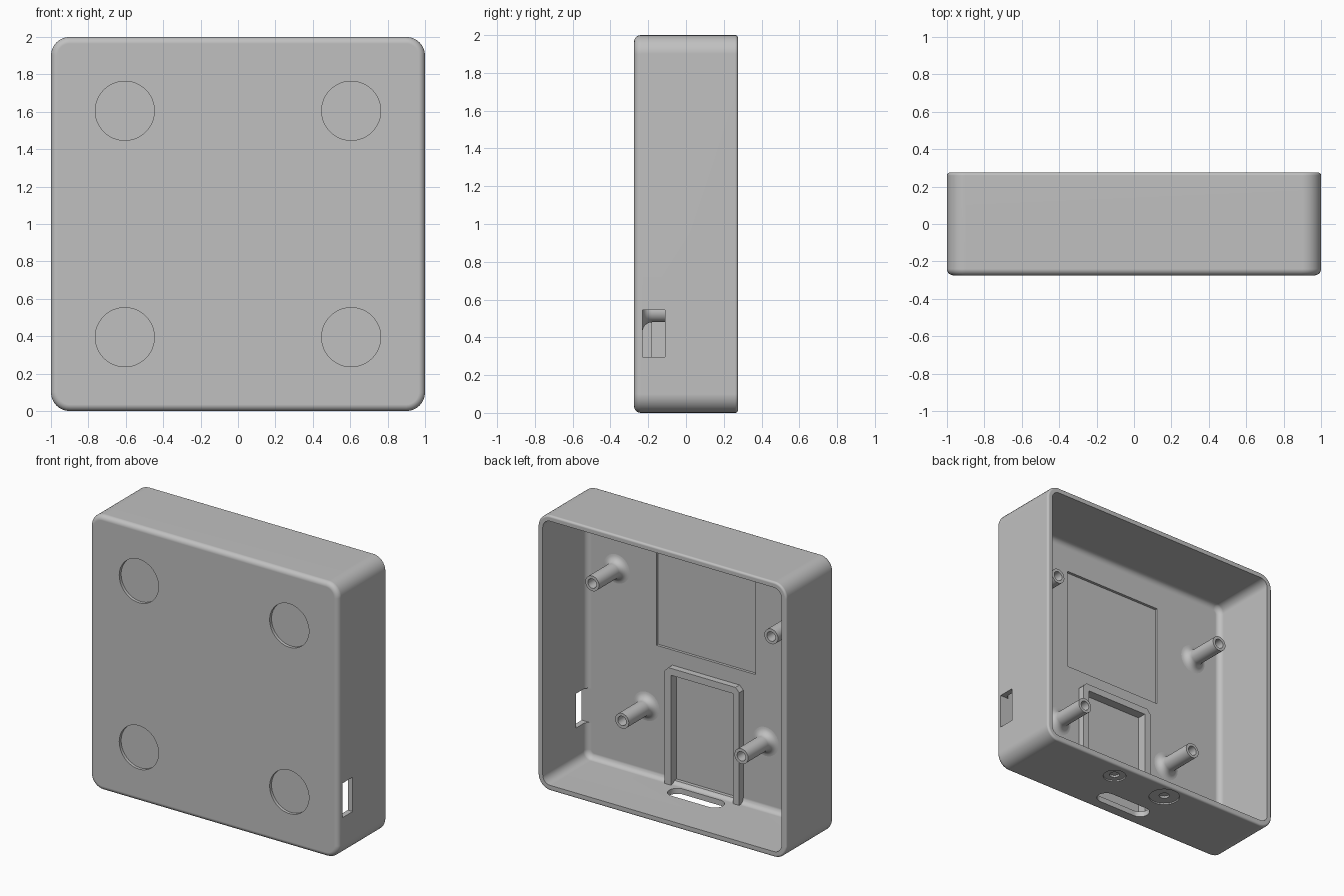
import bpy, bmesh, math
from math import sin, cos, pi

if "Cube" in bpy.data.objects:
    bpy.data.objects.remove(bpy.data.objects["Cube"])

GREY = 0.53
plastic = bpy.data.materials.new("grey_plastic")
plastic.use_nodes = True
plastic.diffuse_color = (GREY, GREY, GREY, 1)
plastic.node_tree.nodes["Principled BSDF"].inputs["Base Color"].default_value = (GREY, GREY, GREY, 1)

FRONT, BACK = -0.275, 0.275
FLOOR = -0.23
WALL = 0.04


def finish(name, bm):
    bmesh.ops.recalc_face_normals(bm, faces=bm.faces)
    mesh = bpy.data.meshes.new(name)
    bm.to_mesh(mesh)
    bm.free()
    mesh.materials.append(plastic)
    obj = bpy.data.objects.new(name, mesh)
    bpy.context.collection.objects.link(obj)
    return obj


def loft(name, rings):
    """Bridge equal-length rings of points and cap both ends."""
    bm = bmesh.new()
    loops = [[bm.verts.new(p) for p in ring] for ring in rings]
    n = len(loops[0])
    for a, b in zip(loops, loops[1:]):
        for i in range(n):
            j = (i + 1) % n
            bm.faces.new((a[i], a[j], b[j], b[i]))
    bm.faces.new(loops[0])
    bm.faces.new(loops[-1])
    return finish(name, bm)


def rounded_rect(hw, hh, r, seg=8):
    pts = []
    for k, (sx, sy) in enumerate(((1, 1), (-1, 1), (-1, -1), (1, -1))):
        for i in range(seg + 1):
            a = (k + i / seg) * pi / 2
            pts.append((sx * (hw - r) + r * cos(a), sy * (hh - r) + r * sin(a)))
    return pts


def circle(r, n=48):
    return [(r * cos(2 * pi * i / n), r * sin(2 * pi * i / n)) for i in range(n)]


def rect(x0, x1, y0, y1):
    return [(x0, y0), (x1, y0), (x1, y1), (x0, y1)]


def prism(name, pts, axis, d0, d1, at=(0, 0)):
    """Extrude a flat outline along an axis from d0 to d1."""
    place = {"x": lambda a, b, d: (d, a, b),
             "y": lambda a, b, d: (a, d, b),
             "z": lambda a, b, d: (a, b, d)}[axis]
    return loft(name, [[place(a + at[0], b + at[1], d) for a, b in pts] for d in (d0, d1)])


def cut(target, cutter):
    cutter.hide_render = True
    mod = target.modifiers.new("cut", 'BOOLEAN')
    mod.operation, mod.solver, mod.object = 'DIFFERENCE', 'EXACT', cutter
    bpy.context.view_layer.objects.active = target
    bpy.ops.object.modifier_apply(modifier=mod.name)
    bpy.data.objects.remove(cutter)


def smooth(obj):
    bpy.ops.object.select_all(action='DESELECT')
    obj.select_set(True)
    bpy.context.view_layer.objects.active = obj
    bpy.ops.object.shade_smooth_by_angle(angle=math.radians(32))
    mod = obj.modifiers.new("weighted_normals", 'WEIGHTED_NORMAL')
    mod.keep_sharp = True


# Housing: rounded tray, open at the back, with filleted edges
def tray_ring(inset, y):
    half = 1 - inset
    return [(x, y, z + 1) for x, z in rounded_rect(half, half, max(0.1 - inset, 0.02))]


def arc(r, steps=5):
    return [(r - r * sin(i / steps * pi / 2), r - r * cos(i / steps * pi / 2))
            for i in range(steps + 1)]


outer_front = [tray_ring(i, FRONT + d) for i, d in arc(0.035)]
outer_back = [tray_ring(i, BACK - d) for i, d in reversed(arc(0.015))]
inner_floor = [tray_ring(WALL + i, FLOOR + d) for i, d in reversed(arc(0.04))]
housing = loft("housing", outer_front + outer_back + [tray_ring(WALL, BACK)] + inner_floor)

# Round pockets in the front face
for x in (-0.605, 0.605):
    for z in (0.395, 1.605):
        cut(housing, prism("front_pocket", circle(0.158), "y", FRONT - 0.1, FRONT + 0.022, (x, z)))

# Shallow rectangular recess and module bay in the inner floor
cut(housing, prism("floor_recess", rect(-0.4, 0.4, 1.0, 1.75), "y", FLOOR - 0.02, FLOOR + 0.1))
cut(housing, prism("module_bay", rect(-0.25, 0.25, 0.06, 0.84), "y", FLOOR - 0.02, FLOOR + 0.1))

# Side window
cut(housing, prism("side_window", rect(-0.23, -0.11, 0.295, 0.545), "x", 0.9, 1.1))

# Cable slot and two round marks in the underside
cut(housing, prism("cable_slot", rounded_rect(0.215, 0.065, 0.0645), "z", -0.1, 0.1, (0, -0.115)))
for x, r in ((0.3, 0.078), (-0.145, 0.105)):
    cut(housing, prism("underside_mark", circle(r), "z", -0.1, 0.01, (x, 0.15)))
    cut(housing, prism("underside_pit", circle(0.035), "z", -0.1, 0.025, (x, 0.15)))
smooth(housing)

# Raised frame around the module bay, open at the bottom wall
c = 0.03
outline = [(0.25, 0.03), (0.3, 0.03), (0.3, 0.89 - c), (0.3 - c, 0.89)]
outline += [(-x, z) for x, z in reversed(outline)]
outline += [(-0.25, 0.84), (0.25, 0.84)]
prism("module_frame", outline, "y", FLOOR - 0.005, FLOOR + 0.047)

# Screw posts with flared bases and blind holes
POST, HOLE, TIP, FLARE = 0.055, 0.034, 0.05, 0.05
profile = [(POST + FLARE, FLOOR - 0.005)]
profile += [(POST + i, FLOOR + d) for i, d in reversed(arc(FLARE, 6))][::-1]
profile = [profile[0]] + sorted(profile[1:], key=lambda p: p[1])
profile += [(POST, TIP), (HOLE, TIP), (HOLE, TIP - 0.2)]
for name, x, z in (("upper", 0.72, 1.47), ("lower", 0.48, 0.535)):
    for side, s in (("left", 1), ("right", -1)):
        rings = [[(s * x + a, y, z + b) for a, b in circle(r, 32)] for r, y in profile]
        smooth(loft(f"{name}_{side}_screw_post", rings))
